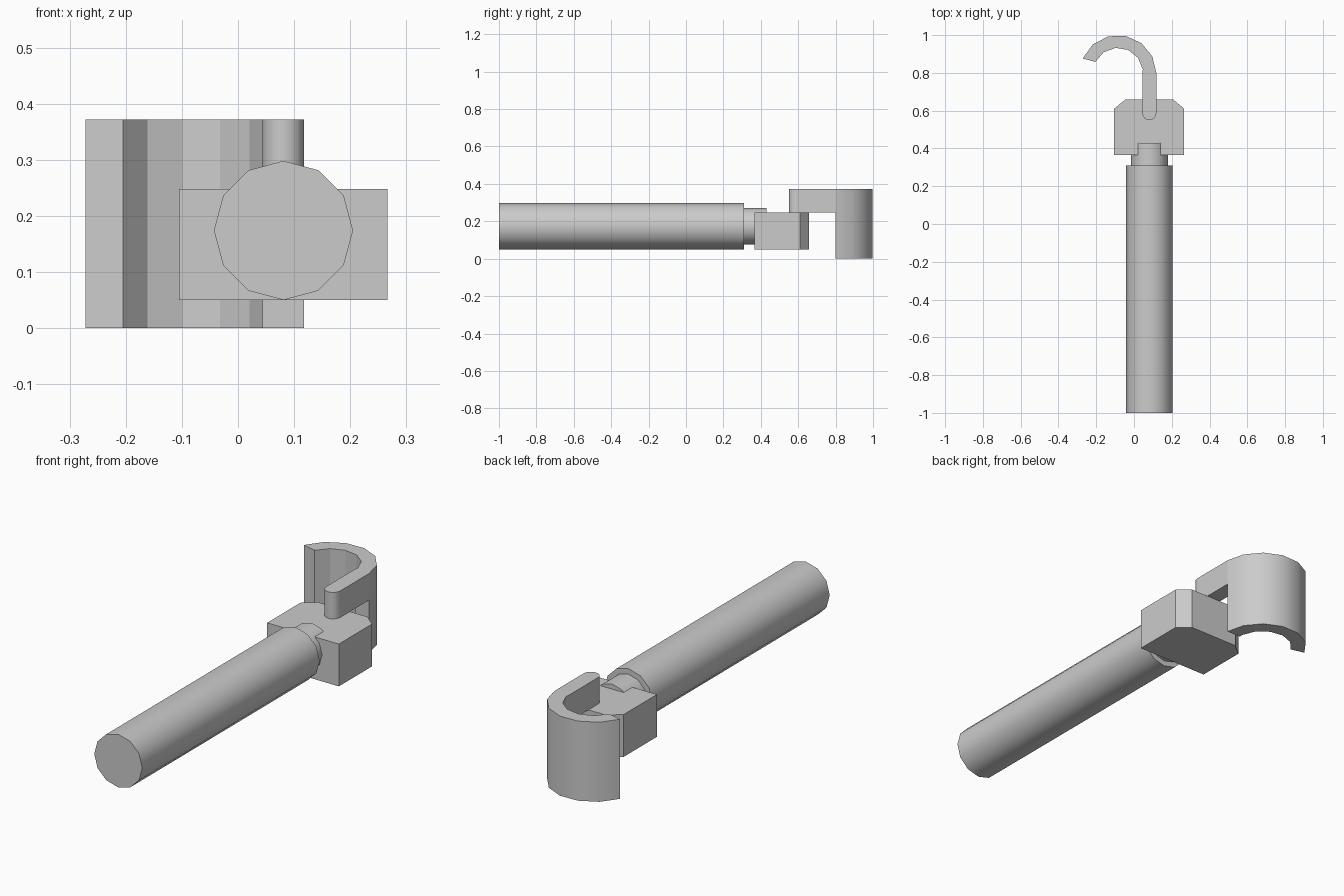
import bpy, bmesh
from math import radians, cos, sin, pi

cube = bpy.data.objects.get("Cube")
if cube:
    bpy.data.objects.remove(cube)

# One plain grey for every part
grey = bpy.data.materials.new("plain grey")
grey.use_nodes = True
colour = (0.6, 0.6, 0.6, 1)
grey.diffuse_color = colour
grey.node_tree.nodes["Principled BSDF"].inputs["Base Color"].default_value = colour

AXIS_X = 0.081


def arc(cx, cy, r, start, end, steps):
    angles = [radians(start + (end - start) * i / steps) for i in range(steps + 1)]
    return [(cx + r * cos(a), cy + r * sin(a)) for a in angles]


def prism(name, profile, z0, z1, is_smooth=lambda face: False):
    """Upright prism over a counter-clockwise outline."""
    bm = bmesh.new()
    low = [bm.verts.new((x, y, z0)) for x, y in profile]
    high = [bm.verts.new((x, y, z1)) for x, y in profile]
    bm.faces.new(low[::-1])
    bm.faces.new(high)
    for i in range(len(profile)):
        j = (i + 1) % len(profile)
        bm.faces.new((low[i], low[j], high[j], high[i]))
    bm.normal_update()
    for face in bm.faces:
        face.smooth = abs(face.normal.z) < 0.5 and is_smooth(face)
    for edge in bm.edges:
        edge.smooth = edge.calc_face_angle(0) < radians(40)
    mesh = bpy.data.meshes.new(name)
    bm.to_mesh(mesh)
    bm.free()
    mesh.materials.append(grey)
    obj = bpy.data.objects.new(name, mesh)
    bpy.context.collection.objects.link(obj)
    return obj


def rod(name, radius, y0, y1):
    """Twelve-sided rod along y."""
    bpy.ops.mesh.primitive_cylinder_add(
        vertices=12, radius=radius, depth=y1 - y0,
        location=(AXIS_X, (y0 + y1) / 2, 0.174), rotation=(pi / 2, 0, 0))
    obj = bpy.context.object
    obj.name = name
    obj.data.materials.append(grey)
    bpy.ops.object.shade_smooth_by_angle(angle=radians(40))


# Handle and the thinner neck that enters the block
rod("handle", 0.124, -1, 0.31)
rod("neck", 0.098, 0.31, 0.43)

# Block with two chamfered rear corners
prism("block", [(-0.105, 0.365), (0.266, 0.365), (0.266, 0.61), (0.208, 0.658),
                (-0.047, 0.658), (-0.105, 0.61)], 0.05, 0.248)

# Flat arm with a rounded front end, resting on the block
prism("hook_arm", arc(AXIS_X, 0.587, 0.037, 180, 360, 8) + [(0.118, 0.8), (0.044, 0.8)],
      0.248, 0.372, lambda f: f.calc_center_median().y < 0.587)

# Tall curled hook: smooth outside, faceted inside
CX, CY = -0.085, 0.797
outer = [(0.118, 0.8)] + arc(CX, CY, 0.203, 0, 157, 6)[1:]
inner = arc(CX, CY + 0.003, 0.133, 154, 8, 5) + [(0.044, 0.8)]


def faces_outward(face):
    c = face.calc_center_median()
    return face.normal.x * (c.x - CX) + face.normal.y * (c.y - CY) > 0.17


prism("hook_curl", outer + inner, 0, 0.372, faces_outward)
